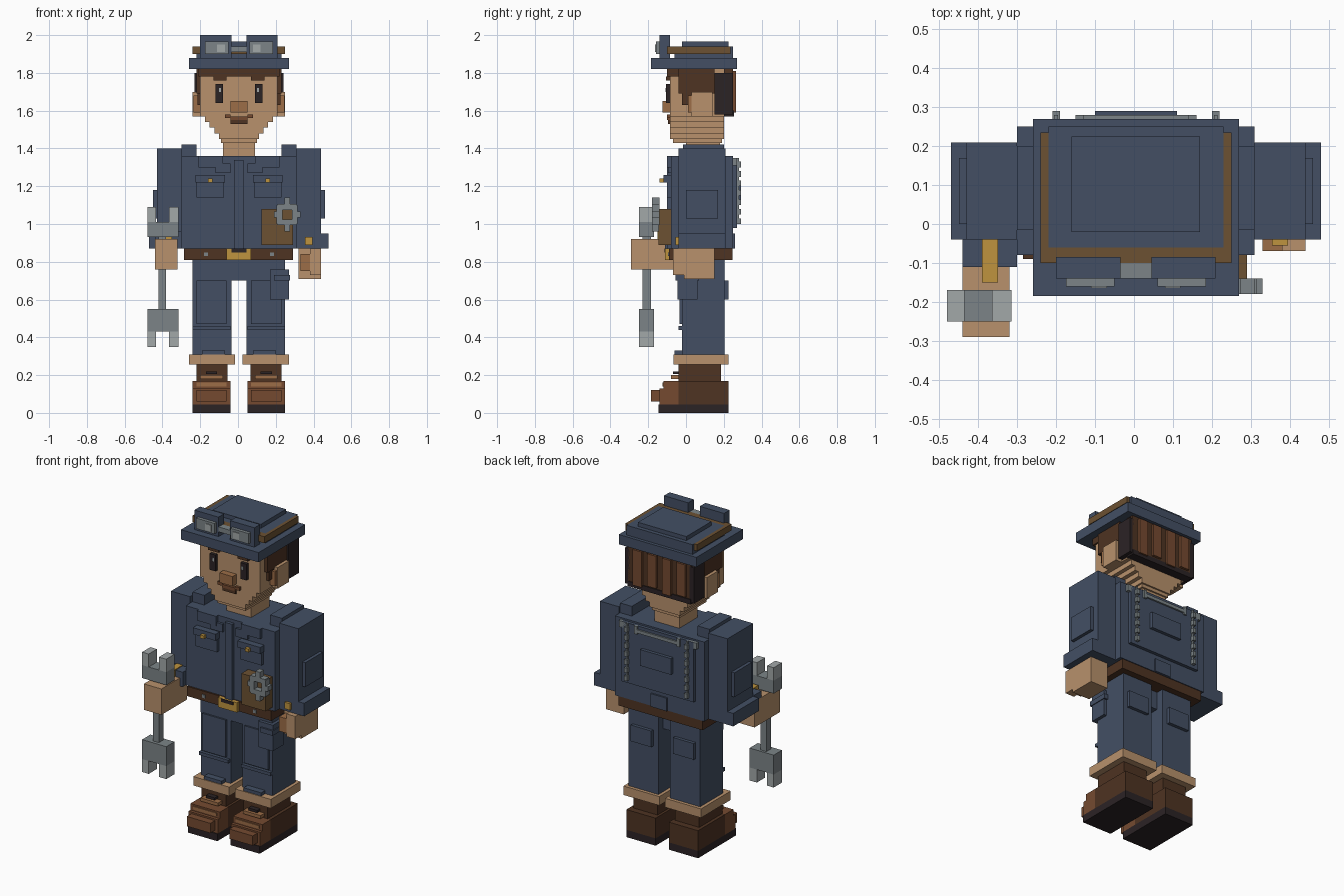
import bpy
import bmesh

default = bpy.data.objects.get("Cube")
if default:
    bpy.data.objects.remove(default, do_unlink=True)


def material(name, shade):
    """Make a flat material from an sRGB hex shade."""
    parts = [int(shade[i:i + 2], 16) / 255 for i in (0, 2, 4)]
    colour = [((c + 0.055) / 1.055) ** 2.4 for c in parts] + [1]
    mat = bpy.data.materials.new(name)
    mat.use_nodes = True
    mat.diffuse_color = colour
    mat.node_tree.nodes["Principled BSDF"].inputs["Base Color"].default_value = colour
    return mat


DENIM = material("denim_blue", "434f64")
SKIN = material("skin", "b8916c")
TAN = material("deep_tan", "9c6d47")
BROWN = material("dark_brown", "4e3322")
CHESTNUT = material("chestnut", "754a30")
LEATHER = material("olive_leather", "6c5132")
GOLD = material("brass", "bf943f")
BLACK = material("near_black", "2b2325")
STEEL = material("steel", "7c8487")
SILVER = material("light_steel", "a2a8a9")


def box(name, mat, x, y, z):
    """Axis-aligned block; each range is in hundredths of a unit."""
    bm = bmesh.new()
    bmesh.ops.create_cube(bm, size=1)
    for v in bm.verts:
        v.co = [r[0 if c < 0 else 1] / 100 for c, r in zip(v.co, (x, y, z))]
    mesh = bpy.data.meshes.new(name)
    bm.to_mesh(mesh)
    bm.free()
    mesh.materials.append(mat)
    part = bpy.data.objects.new(name, mesh)
    bpy.context.collection.objects.link(part)
    return part


def pair(name, mat, x, y, z):
    """A left block and its mirrored right partner."""
    box("left_" + name, mat, x, y, z)
    box("right_" + name, mat, (1 - x[1], 1 - x[0]), y, z)


# Boots
pair("boot_sole", BLACK, (5, 25), (-14.5, 22.5), (0, 4.5))
pair("boot_heel", BROWN, (5, 25), (-4, 22.5), (4.5, 17))
pair("boot_shaft", BROWN, (6.5, 23), (-4, 18.5), (17, 26))
pair("boot_toe", CHESTNUT, (5, 25), (-14, -4), (4.5, 13))
pair("toe_cap", CHESTNUT, (7, 23), (-18.5, -14), (6, 12))
pair("boot_tongue", CHESTNUT, (5, 25), (-12, -4), (13, 17))
pair("lower_lace", TAN, (7, 23), (-12.5, -4), (14, 16))
pair("upper_lace", TAN, (9, 21), (-8, -4), (18, 20))
pair("lace_knot", BLACK, (12, 18), (-7, -4), (20.5, 22))

# Trousers
pair("trouser_cuff", SKIN, (2.5, 27), (-6.5, 22.5), (25.5, 31))
pair("trouser_leg", DENIM, (4.5, 25), (-2, 20.5), (31, 81))
pair("knee_panel", DENIM, (7, 23), (-3.5, -2), (47, 70))
pair("shin_seam", DENIM, (5, 25), (-4, -2), (44, 46))
pair("hem_patch", DENIM, (8, 20), (-6, -2), (31, 33))
pair("back_pocket", DENIM, (8, 22), (20.5, 22.5), (60, 70))
box("hips", DENIM, (-24, 25), (-2.5, 16), (70, 82))
box("thigh_pocket", DENIM, (17, 27), (-4.5, 6), (60, 76))
box("thigh_pocket_flap", DENIM, (19, 27.5), (-5.5, 7), (70, 73))

# Belt
box("belt", BROWN, (-28.5, 29), (-9, 24.5), (81, 87))
box("buckle", GOLD, (-6, 7), (-11, -9), (81, 87))
box("buckle_opening", BLACK, (-3.5, 4.5), (-11.5, -11), (85, 87))
pair("belt_stud", STEEL, (17, 19), (-9.5, -9), (83, 85))

# Jacket
box("jacket", DENIM, (-30, 31), (-8, 25), (87, 136))
box("jacket_placket", DENIM, (-2, 3), (-10, -8), (87, 134))
pair("shoulder_strap", DENIM, (23, 31), (-1.5, 20), (136, 142))
pair("collar_wing", DENIM, (9, 22), (-10, -8), (130, 136))
pair("collar_tip", DENIM, (5, 13), (-9.5, -8), (127, 132))
pair("chest_pocket", DENIM, (8.5, 23), (-10, -8), (114, 122))
pair("pocket_flap", DENIM, (8, 23.5), (-12, -8), (122, 126))
pair("pocket_button", GOLD, (14.5, 17), (-14, -12), (122, 124))
box("jacket_vent", DENIM, (-5, 6), (25, 26), (87, 95))

# Back panel edged with chain links
box("back_panel", DENIM, (-24, 25), (25, 27), (98, 135))
box("back_badge", DENIM, (-10, 11), (27, 29), (112, 122))
box("back_rail", STEEL, (-13, 14), (25, 28), (131, 133))
pair("rail_end", STEEL, (14, 16), (25, 28), (130, 135))
pair("chain_top", STEEL, (21, 27), (25, 27), (131, 135))
for link in range(7):
    low = 100 + link * 5
    pair("chain_link", STEEL, (20, 22), (27, 29), (low, low + 3))
    pair("chain_gap", STEEL, (20.5, 21.5), (27, 28), (low + 3, low + 5))

# Sleeves
pair("sleeve", DENIM, (31, 44), (-4, 21), (90, 140))
pair("sleeve_cuff", DENIM, (31, 48), (-4, 21), (87, 95))
pair("elbow_patch", DENIM, (44, 46), (0, 17), (103, 118))
box("left_cuff_button", GOLD, (35.5, 39.5), (-5.5, -4), (89, 93))

# Hands
box("left_hand", SKIN, (32, 44), (-1, 15), (71, 87))
box("left_thumb", TAN, (33, 38), (-7, -1), (75, 84))
box("left_fingers", SKIN, (38, 44), (-7, -1), (73, 87))
box("right_forearm_sleeve", DENIM, (-44, -30), (-11, -4), (87, 96))
box("right_cuff_button", GOLD, (-39, -35), (-15, -4), (92, 96.5))
box("right_hand", SKIN, (-44, -32), (-29, -4), (76, 92))

# Double-ended spanner
box("spanner_shaft", STEEL, (-42, -38), (-23, -18.5), (55, 94))
for end, base, tip in (("upper", (93, 101), (101, 109)), ("lower", (43, 55), (35, 43))):
    box(end + "_jaw_base", STEEL, (-48, -31.5), (-25, -17), base)
    box(end + "_outer_prong", SILVER, (-48, -43.5), (-25, -17), tip)
    box(end + "_inner_prong", SILVER, (-36.5, -31.5), (-25, -17), tip)

# Tool pouch with a cog hung on it
box("tool_pouch", LEATHER, (12.5, 29), (-14.5, -8), (89, 108))
for side in (-1, 1):
    rim = 26 + side * 4
    level = 105 + side * 4
    box("cog_side", STEEL, (rim - 1.5, rim + 1.5), (-18, -14), (100, 110))
    box("cog_bar", STEEL, (21, 31), (-18, -14), (level - 1.5, level + 1.5))
    box("cog_side_tooth", STEEL, (rim + side * 2 - 1, rim + side * 2 + 1), (-18, -14), (103.5, 106.5))
    box("cog_end_tooth", STEEL, (24.5, 27.5), (-18, -14), (level + side * 3 - 2, level + side * 3 + 2))

# Neck and stepped jaw
box("neck", SKIN, (-8, 9), (0, 18), (134, 146))
box("chin", SKIN, (-9, 10), (-7, 19), (143, 146))
box("face", SKIN, (-20, 21), (-8.5, 20), (157, 182))
for step in range(4):
    half = 10.5 + step * 2.5
    low = 145 + step * 3
    box("jaw_step", SKIN, (0.5 - half, 0.5 + half), (-8.5, 20), (low, low + 3))

# Face
pair("eye", BLACK, (9, 13), (-10.5, -8.5), (164, 174))
pair("eye_glint", SILVER, (10, 11), (-10.8, -10.5), (170, 172))
pair("eyebrow", BROWN, (7, 14), (-10.5, -8.5), (176, 178))
pair("ear", SKIN, (21, 25), (3, 14), (157, 170))
pair("ear_front", TAN, (21, 24.5), (1, 3), (159, 168))
box("nose", TAN, (-4, 5), (-12.5, -8.5), (159, 165))
box("moustache", CHESTNUT, (-4, 5), (-10, -8.5), (155, 157))
pair("moustache_tip", CHESTNUT, (5, 8), (-10, -8.5), (156, 158))
box("mouth", BROWN, (-4, 5), (-9.5, -8.5), (153, 155))

# Hair, with alternating locks behind
box("fringe", BROWN, (-21, 22), (-10, -4), (178, 182))
pair("side_hair", BROWN, (21, 23), (-4, 15), (169, 182))
pair("sideburn", BROWN, (21, 22.5), (-2, 3), (163, 169))
pair("nape_side", BLACK, (21, 24), (15, 25), (158, 180))
box("back_hair", BROWN, (-21, 22), (20, 25), (158, 182))
box("nape_edge", BLACK, (-21, 22), (20, 25.5), (157, 160))
for lock in range(4):
    left = -18 + lock * 10
    box("hair_lock", CHESTNUT, (left, left + 6), (25, 26.5), (161 - lock % 2 * 2, 181))

# Cap
box("cap_brim", DENIM, (-26, 27), (-18.5, 27), (182, 188))
box("cap_crown", DENIM, (-22, 23), (-6, 25), (188, 194))
box("cap_top", DENIM, (-16, 17), (-2, 22.5), (194, 196.5))
pair("cap_band_side", LEATHER, (23, 25), (-10, 23.5), (190, 194))
box("cap_band_front", LEATHER, (-22, 23), (-10, -6), (190, 194))

# Goggles resting on the cap
pair("goggle_frame", DENIM, (4.5, 21), (-14, -8.5), (188, 200))
pair("goggle_lens", STEEL, (6, 18.5), (-16, -14), (190, 196.5))
pair("lens_glint", SILVER, (8, 12), (-16.4, -16), (191, 195))
box("goggle_bridge", STEEL, (-4, 5), (-14, -10), (191, 194))
